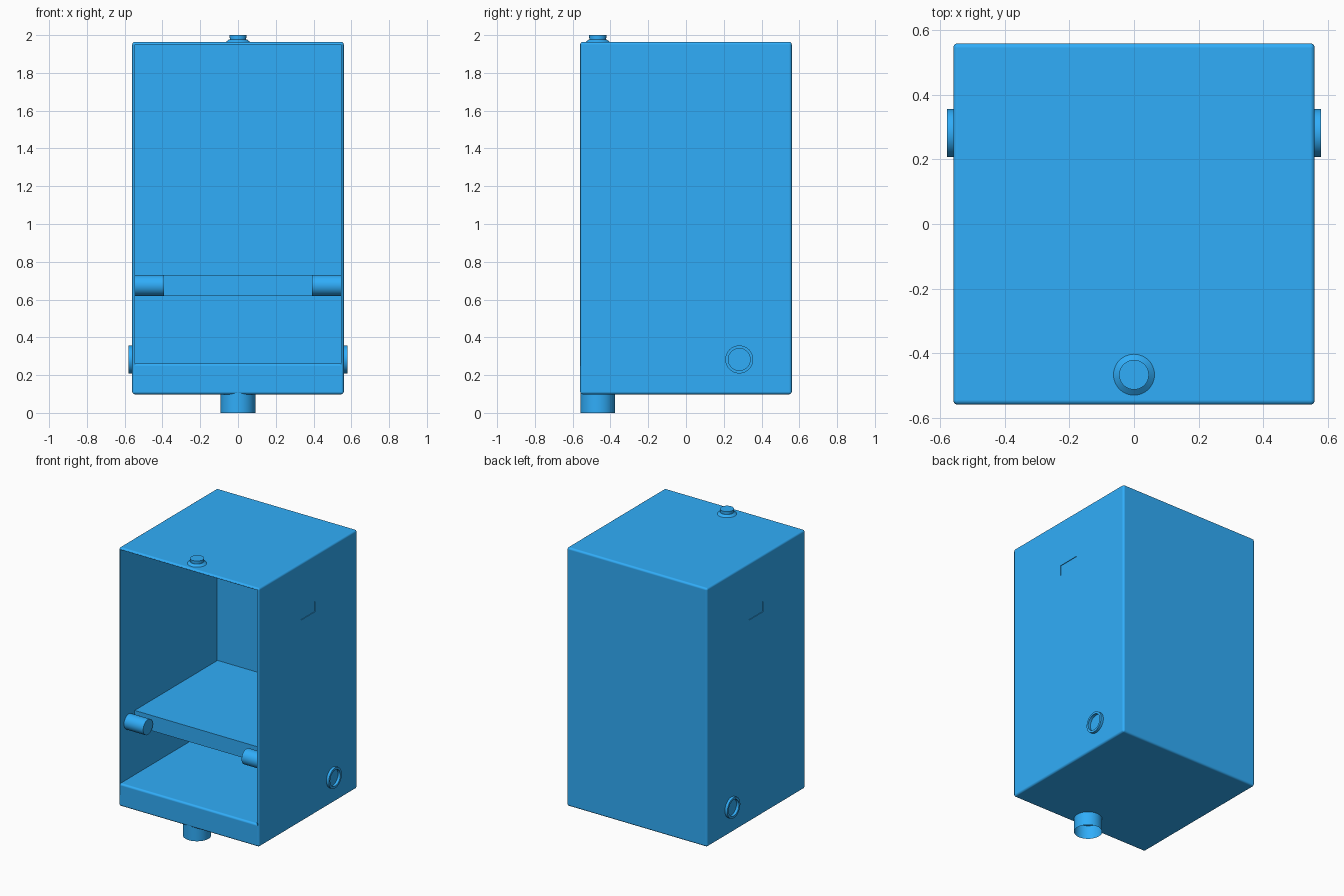
import bpy, bmesh, math
from mathutils import Matrix, Vector

if "Cube" in bpy.data.objects:
    bpy.data.objects.remove(bpy.data.objects["Cube"])

blue = bpy.data.materials.new("blue_paint")
blue.diffuse_color = (0.03, 0.42, 0.95, 1)
blue.use_nodes = True
blue.node_tree.nodes["Principled BSDF"].inputs["Base Color"].default_value = blue.diffuse_color


def finish(name, bm):
    bmesh.ops.remove_doubles(bm, verts=bm.verts, dist=1e-5)
    bmesh.ops.recalc_face_normals(bm, faces=bm.faces)
    mesh = bpy.data.meshes.new(name)
    bm.to_mesh(mesh)
    bm.free()
    mesh.materials.append(blue)
    ob = bpy.data.objects.new(name, mesh)
    bpy.context.collection.objects.link(ob)
    return ob


def smooth(ob):
    bpy.ops.object.select_all(action='DESELECT')
    ob.select_set(True)
    bpy.context.view_layer.objects.active = ob
    bpy.ops.object.shade_smooth_by_angle(angle=math.radians(35))


def box(name, lo, hi):
    lo, hi = Vector(lo), Vector(hi)
    bm = bmesh.new()
    bmesh.ops.create_cube(bm, size=1, matrix=Matrix.Translation((lo + hi) / 2)
                          @ Matrix.Diagonal((*(hi - lo), 1)))
    return finish(name, bm)


def lathe(name, profile, matrix, steps=48):
    """Revolve (radius, height) points about the local z axis."""
    bm = bmesh.new()
    vs = [bm.verts.new((r, 0, h)) for r, h in profile]
    es = [bm.edges.new(p) for p in zip(vs, vs[1:])]
    bmesh.ops.spin(bm, geom=vs + es, cent=(0, 0, 0), axis=(0, 0, 1),
                   angle=math.tau, steps=steps)
    bm.transform(matrix)
    ob = finish(name, bm)
    smooth(ob)
    return ob


# Cabinet shell: box with the front face inset and pushed back, raised floor
H, WALL, BOT, TOP, FLOOR = 0.56, 0.0155, 0.098, 1.964, 0.262
bm = bmesh.new()
bmesh.ops.create_cube(bm, size=1,
                      matrix=Matrix.Translation((0, 0, (BOT + TOP) / 2))
                      @ Matrix.Diagonal((2 * H, 2 * H, TOP - BOT, 1)))
outer = list(bm.edges)
bm.normal_update()
front = min(bm.faces, key=lambda f: f.calc_center_median().y)
bmesh.ops.inset_individual(bm, faces=[front], thickness=WALL)
for v in front.verts:
    if v.co.z < 1:
        v.co.z = FLOOR
sill = min(front.edges, key=lambda e: sum(v.co.z for v in e.verts))
bmesh.ops.inset_individual(bm, faces=[front], thickness=0)
for v in front.verts:
    v.co.y = H - WALL
bmesh.ops.bevel(bm, geom=outer + [sill], offset=0.0145, segments=4,
                profile=0.5, affect='EDGES')
cabinet = finish("cabinet", bm)

# Shallow rectangular recesses in both sides
for s in (-1, 1):
    x = sorted((s * (H - 0.004), s * (H + 0.05)))
    cutter = box("recess_cutter", (x[0], -0.08, 1.555), (x[1], 0.08, 1.63))
    cutter.hide_render = True
    mod = cabinet.modifiers.new("recess", 'BOOLEAN')
    mod.operation = 'DIFFERENCE'
    mod.object = cutter
    bpy.context.view_layer.objects.active = cabinet
    bpy.ops.object.modifier_apply(modifier=mod.name)
    bpy.data.objects.remove(cutter)
smooth(cabinet)
# Keep the large panels flat while the rounded edges stay smooth
weighted = cabinet.modifiers.new("flat_panels", 'WEIGHTED_NORMAL')
weighted.keep_sharp = True
weighted.weight = 100

# Inner shelf
box("shelf", (-H + WALL, -0.40, 0.62), (H - WALL, H - WALL, 0.73))

# Front pegs and side port rings, mirrored left and right
for s, side in ((-1, "left"), (1, "right")):
    turn = Matrix.Rotation(s * math.pi / 2, 4, 'Y')
    lathe(side + "_peg", [(0, 0.393), (0.055, 0.393), (0.055, 0.546), (0, 0.546)],
          Matrix.Translation((0, -0.465, 0.675)) @ turn)
    lathe(side + "_port_ring", [(0.074, 0.553), (0.074, 0.579), (0.058, 0.579), (0.058, 0.553)],
          Matrix.Translation((0, 0.282, 0.283)) @ turn)

# Open thin spout under the front edge
at = Matrix.Translation((0, -0.467, 0))
lathe("spout", [(0.092, 0.115), (0.092, 0)], at)

# Top button on a sloped collar
lathe("button_collar", [(0.066, 1.962), (0.046, 1.978), (0, 1.978)], at)
lathe("button", [(0.043, 1.975), (0.043, 1.985), (0.046, 1.985), (0.046, 2.0), (0, 2.0)], at)
